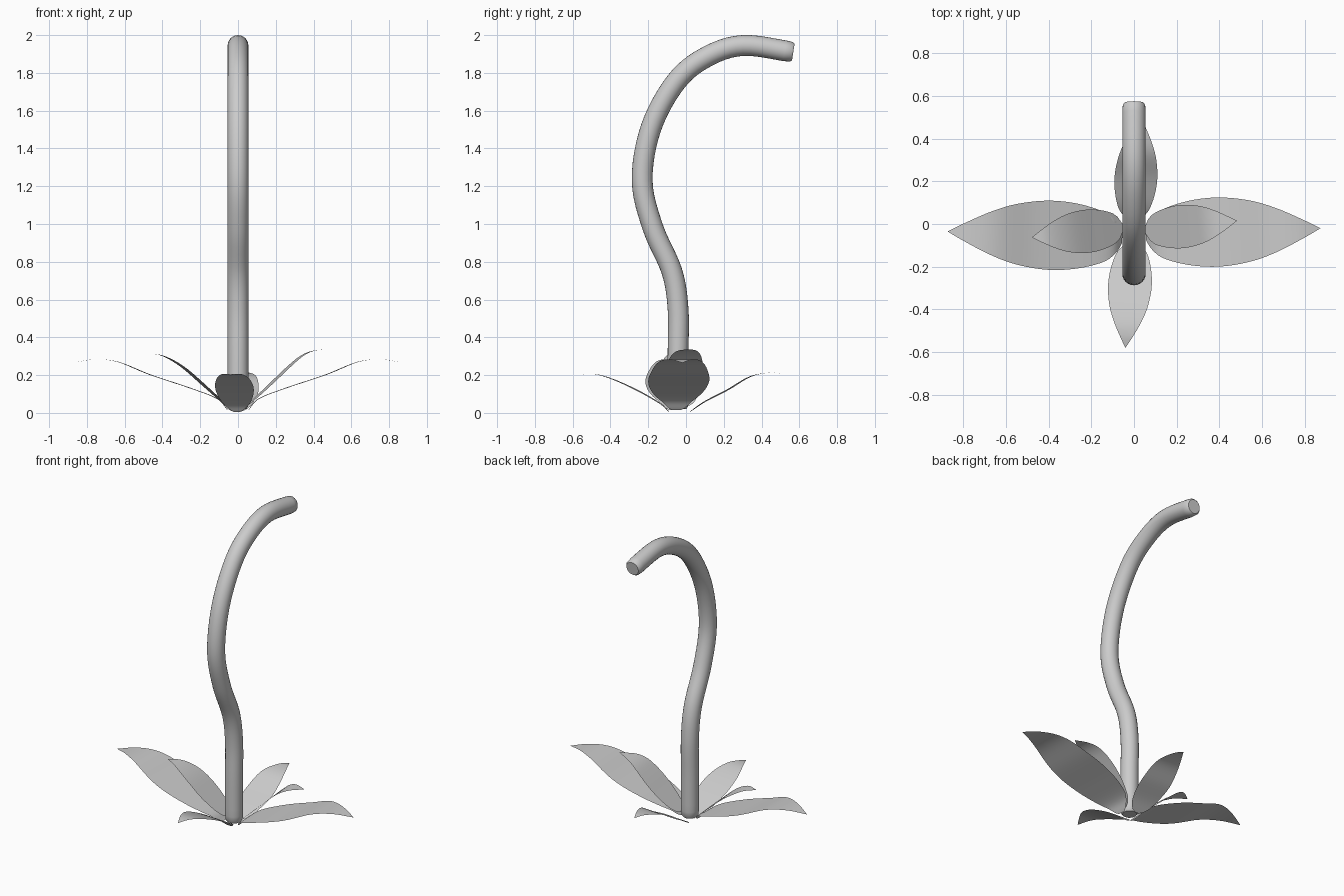
import bpy, bmesh, math
from mathutils import Vector

if "Cube" in bpy.data.objects:
    bpy.data.objects.remove(bpy.data.objects["Cube"])


def spline(pts, n):
    """Smooth Catmull-Rom samples through 2D points, n steps per span."""
    p = [Vector(q) for q in pts]
    p = [2 * p[0] - p[1]] + p + [2 * p[-1] - p[-2]]
    out = []
    for i in range(1, len(p) - 2):
        a, b, c, d = p[i - 1:i + 3]
        for k in range(n):
            t = k / n
            out.append(0.5 * (2 * b + (c - a) * t + (2 * a - 5 * b + 4 * c - d) * t * t
                              + (3 * b - a - 3 * c + d) * t ** 3))
    return out + [p[-2]]


def lerp_table(table, x):
    for a, b in zip(table, table[1:]):
        if x <= b[0]:
            return a[1] + (b[1] - a[1]) * (x - a[0]) / (b[0] - a[0])
    return table[-1][1]


def finish(name, bm):
    bmesh.ops.remove_doubles(bm, verts=bm.verts, dist=0.0001)
    me = bpy.data.meshes.new(name)
    bm.to_mesh(me)
    bm.free()
    for f in me.polygons:
        f.use_smooth = True
    ob = bpy.data.objects.new(name, me)
    bpy.context.collection.objects.link(ob)
    return ob


# Stem: round tube swept along an S-shaped path in the y-z plane
STEM = [(-0.042, 0.02), (-0.042, 0.3), (-0.042, 0.55), (-0.075, 0.75), (-0.175, 0.98),
        (-0.232, 1.23), (-0.185, 1.51), (-0.055, 1.75), (0.10, 1.88), (0.30, 1.945), (0.568, 1.91)]


def make_stem(radius=0.055, sides=24):
    path = spline(STEM, 6)
    tans = [(path[min(i + 1, len(path) - 1)] - path[max(i - 1, 0)]).normalized()
            for i in range(len(path))]
    # Slightly rounded rims at both ends
    stations = ([(path[0], tans[0], 0.78), (path[0] + tans[0] * 0.012, tans[0], 0.95)]
                + [(p, t, 1) for p, t in zip(path[1:-1], tans[1:-1])]
                + [(path[-1] - tans[-1] * 0.01, tans[-1], 0.95), (path[-1], tans[-1], 0.8)])
    bm = bmesh.new()
    rings = []
    for p, t, s in stations:
        ring = []
        for k in range(sides):
            a = math.tau * k / sides
            u, v = radius * s * math.cos(a), radius * s * math.sin(a)
            ring.append(bm.verts.new((u, p.x - t.y * v, p.y + t.x * v)))
        rings.append(ring)
    for r0, r1 in zip(rings, rings[1:]):
        for k in range(sides):
            j = (k + 1) % sides
            bm.faces.new((r0[k], r0[j], r1[j], r1[k]))
    bm.faces.new(rings[0][::-1])
    bm.faces.new(rings[-1])
    bmesh.ops.recalc_face_normals(bm, faces=bm.faces)
    ob = finish("stem", bm)
    bpy.context.view_layer.objects.active = ob
    ob.select_set(True)
    bpy.ops.object.shade_smooth_by_angle(angle=math.radians(40))
    ob.select_set(False)


# Leaf outline: fraction of half width along the length
OUTLINE = [(s.x, max(s.y, 0)) for s in spline(
    [(0, 0.15), (0.03, 0.42), (0.1, 0.71), (0.25, 0.93), (0.42, 1), (0.6, 0.88),
     (0.75, 0.63), (0.9, 0.27), (1, 0)], 5)]


def make_leaf(name, axis, profile, lateral, half):
    """profile: (distance, z); lateral: sideways offset at root and tip."""
    axis = Vector(axis)
    side = Vector((abs(axis.y), abs(axis.x), 0))
    r0, r1 = profile[0][0], profile[-1][0]
    root = axis * r0 + side * lateral[0]
    run = axis * r1 + side * lateral[1] - root
    perp = Vector((0, 0, 1)).cross(run).normalized()
    bm = bmesh.new()
    rows = []
    for p in spline(profile, 6):
        s = (p.x - r0) / (r1 - r0)
        w = half * lerp_table(OUTLINE, s)
        c = root + run * s + Vector((0, 0, p.y))
        rows.append([bm.verts.new(c + perp * w * k / 4) for k in range(-4, 5)])
    for a, b in zip(rows, rows[1:]):
        for k in range(8):
            bm.faces.new((a[k], b[k], b[k + 1], a[k + 1]))
    finish(name, bm)


make_stem()

# Leaf side profiles
BIG = [(0.055, 0.015), (0.11, 0.075), (0.255, 0.132), (0.465, 0.202), (0.635, 0.27),
       (0.76, 0.283), (0.873, 0.265)]
SMALL_R = [(0.052, 0.04), (0.17, 0.15), (0.27, 0.245), (0.34, 0.303), (0.405, 0.33), (0.482, 0.336)]
SMALL_L = [(0.052, 0.03), (0.17, 0.137), (0.295, 0.245), (0.4, 0.303), (0.478, 0.313)]
FRONT = [(0.09, 0.005), (0.13, 0.045), (0.24, 0.11), (0.36, 0.167), (0.455, 0.2), (0.52, 0.207), (0.58, 0.198)]
BACK = [(0.02, 0.005), (0.1, 0.06), (0.22, 0.122), (0.34, 0.192), (0.445, 0.213), (0.505, 0.205)]

make_leaf("large_leaf_left", (-1, 0, 0), BIG, (-0.065, -0.035), 0.162)
make_leaf("large_leaf_right", (1, 0, 0), BIG, (-0.05, -0.02), 0.162)
make_leaf("small_leaf_left", (-1, 0, 0), SMALL_L, (-0.015, -0.063), 0.101)
make_leaf("small_leaf_right", (1, 0, 0), SMALL_R, (-0.03, 0.015), 0.101)
make_leaf("front_leaf", (0, -1, 0), FRONT, (-0.005, -0.04), 0.102)
make_leaf("back_leaf", (0, 1, 0), BACK, (-0.005, 0.03), 0.1)
